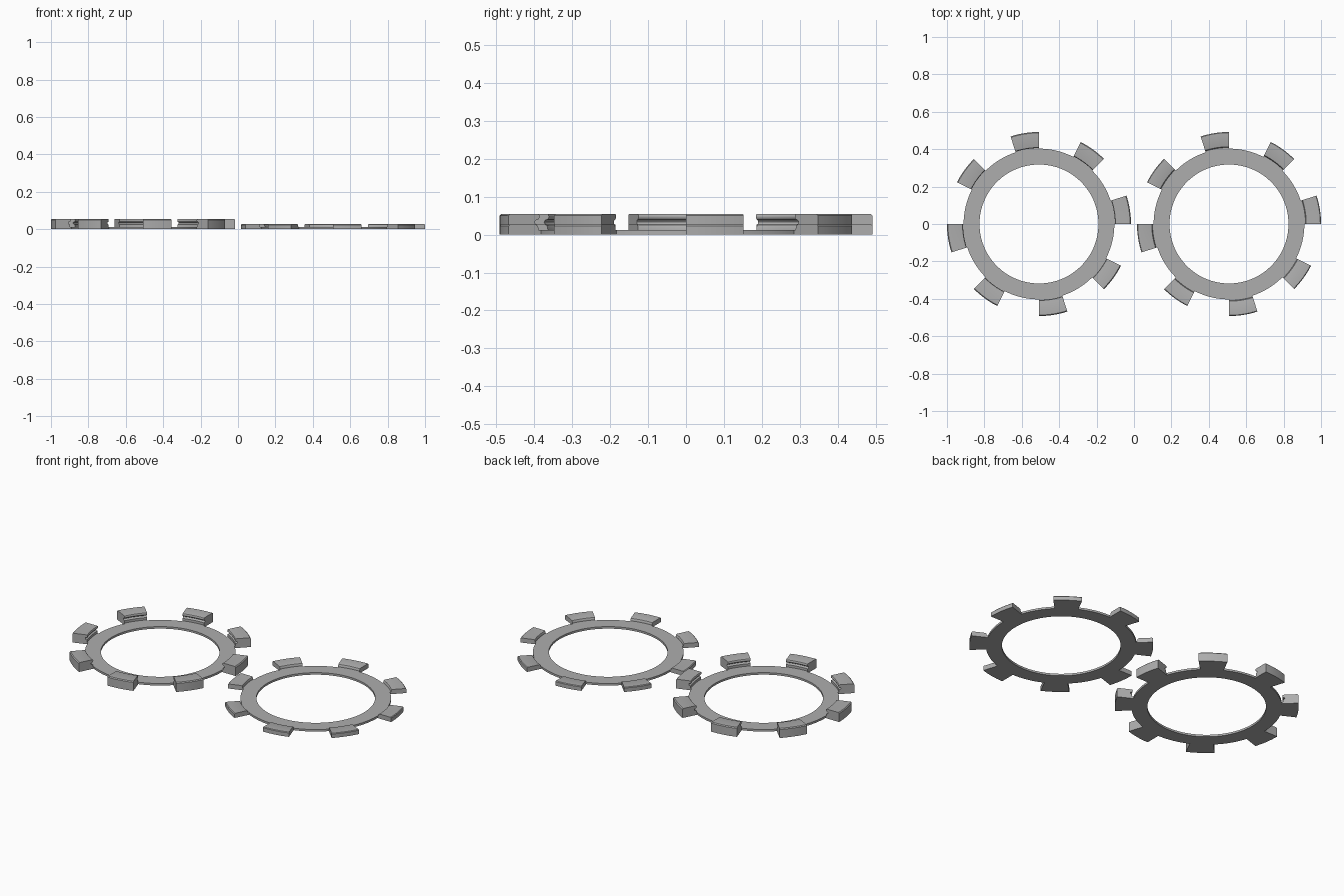
import bpy
import bmesh
from math import cos, sin, pi, radians

cube = bpy.data.objects.get("Cube")
if cube:
    bpy.data.objects.remove(cube, do_unlink=True)

grey = bpy.data.materials.new("grey_plastic")
grey.use_nodes = True
colour = (0.42, 0.42, 0.42, 1)
grey.diffuse_color = colour
grey.node_tree.nodes["Principled BSDF"].inputs["Base Color"].default_value = colour

CENTRE = 0.508
OUTER = 0.492
RING_OUT, RING_IN, RING_TOP = 0.403, 0.318, 0.012
TEETH = 8


def sweep(bm, profile, start, end, steps):
    """Sweep a closed (radius, z) profile around z, capped unless it is a full turn."""
    full = end - start >= 2 * pi - 0.001
    rows = []
    for i in range(steps if full else steps + 1):
        a = start + (end - start) * i / steps
        rows.append([bm.verts.new((r * cos(a), r * sin(a), z)) for r, z in profile])
    n = len(profile)
    pairs = list(zip(rows, rows[1:] + rows[:1] if full else rows[1:]))
    for row, nxt in pairs:
        for j in range(n):
            k = (j + 1) % n
            bm.faces.new((row[j], nxt[j], nxt[k], row[k]))
    if not full:
        bm.faces.new(rows[0])
        bm.faces.new(rows[-1][::-1])


def finish(bm, name, x):
    bmesh.ops.recalc_face_normals(bm, faces=bm.faces[:])
    mesh = bpy.data.meshes.new(name)
    bm.to_mesh(mesh)
    bm.free()
    mesh.materials.append(grey)
    obj = bpy.data.objects.new(name, mesh)
    obj.location.x = x
    bpy.context.collection.objects.link(obj)
    bpy.ops.object.select_all(action="DESELECT")
    obj.select_set(True)
    bpy.context.view_layer.objects.active = obj
    bpy.ops.object.shade_smooth_by_angle(angle=radians(30))


def toothed_ring(side, x, tooth_profile):
    # flat washer
    bm = bmesh.new()
    washer = [(RING_IN, 0), (RING_OUT, 0), (RING_OUT, RING_TOP), (RING_IN, RING_TOP)]
    sweep(bm, washer, 0, 2 * pi, 128)
    finish(bm, side + "_ring", x)
    # teeth around the rim
    bm = bmesh.new()
    for i in range(TEETH):
        start = i * 2 * pi / TEETH
        sweep(bm, tooth_profile, start, start + radians(18), 8)
    finish(bm, side + "_teeth", x)


# low teeth with a hollowed inner face and bevelled outer edge
low = [(0.401, 0), (OUTER, 0), (OUTER, 0.023), (0.488, 0.027), (0.418, 0.027),
       (0.413, 0.025), (0.410, 0.020), (0.409, RING_TOP), (0.401, RING_TOP)]
toothed_ring("left", CENTRE, low)

# tall teeth with a rounded lip above a round groove
groove = [(0.409 + 0.011 * sin(t * pi / 8), 0.026 + 0.014 * (1 - cos(t * pi / 8)) / 2)
          for t in range(9)]
lip = [(0.412 - 0.006 * sin(t * pi / 6), 0.0475 - 0.0075 * cos(t * pi / 6))
       for t in range(1, 7)]
tall = [(0.401, 0), (OUTER, 0), (OUTER, 0.050), (0.487, 0.055)]
tall += lip[::-1] + groove[::-1] + [(0.409, RING_TOP), (0.401, RING_TOP)]
toothed_ring("right", -CENTRE, tall)
